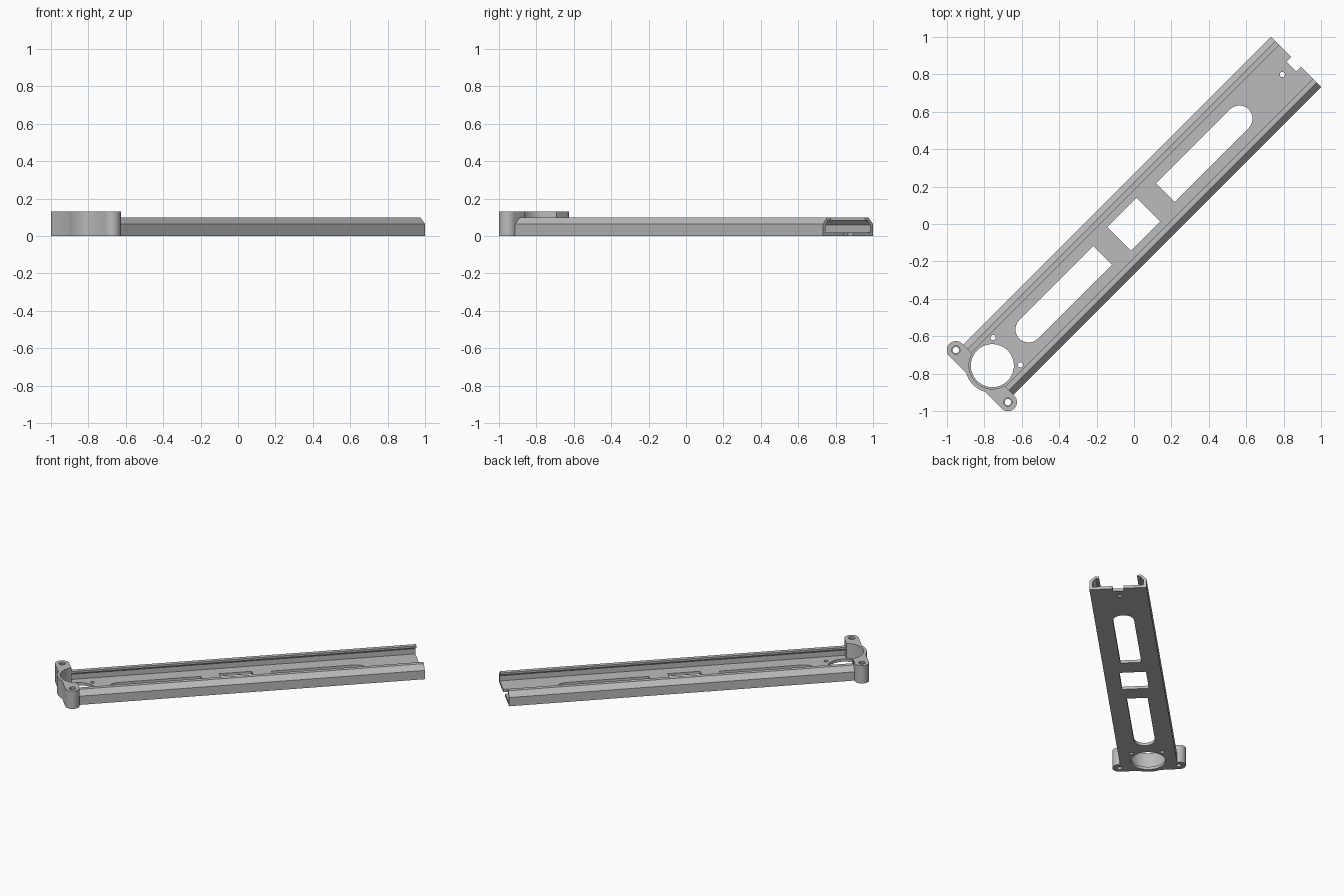
import bpy, bmesh
from math import cos, sin, pi, radians
from mathutils import Matrix

cube = bpy.data.objects.get("Cube")
if cube:
    bpy.data.objects.remove(cube, do_unlink=True)

grey = bpy.data.materials.new("plain_grey")
grey.use_nodes = True
colour = (0.5, 0.5, 0.5, 1)
grey.diffuse_color = colour
grey.node_tree.nodes["Principled BSDF"].inputs["Base Color"].default_value = colour


def arc(x, y, r, start, end, n=32):
    """Points along an arc, angles in degrees."""
    steps = [radians(start + (end - start) * i / n) for i in range(n + 1)]
    return [(x + r * cos(a), y + r * sin(a)) for a in steps]


def circle(x, y, r, n=48):
    return arc(x, y, r, 0, 360, n)[:-1]


def rect(x0, x1, y):
    return [(x0, -y), (x1, -y), (x1, y), (x0, y)]


def prism(name, outline, low, high, along_x=False):
    """Extrude a closed outline along z, or along x from a (y, z) section."""
    bm = bmesh.new()
    place = (lambda p: (low, *p)) if along_x else (lambda p: (*p, low))
    face = bm.faces.new([bm.verts.new(place(p)) for p in outline])
    geom = bmesh.ops.extrude_face_region(bm, geom=[face])["geom"]
    step = (high - low, 0, 0) if along_x else (0, 0, high - low)
    bmesh.ops.translate(bm, vec=step, verts=[g for g in geom if isinstance(g, bmesh.types.BMVert)])
    bmesh.ops.recalc_face_normals(bm, faces=bm.faces)
    mesh = bpy.data.meshes.new(name)
    bm.to_mesh(mesh)
    bm.free()
    mesh.materials.append(grey)
    obj = bpy.data.objects.new(name, mesh)
    bpy.context.collection.objects.link(obj)
    return obj


def combine(target, tool, operation):
    """Apply a boolean and discard the tool."""
    mod = target.modifiers.new("cut", 'BOOLEAN')
    mod.operation, mod.object, mod.solver = operation, tool, 'EXACT'
    bpy.context.view_layer.update()
    graph = bpy.context.evaluated_depsgraph_get()
    mesh = bpy.data.meshes.new_from_object(target.evaluated_get(graph))
    target.modifiers.clear()
    target.data = mesh
    bpy.data.objects.remove(tool, do_unlink=True)


# Channel: floor, side walls and inward lips in one section
half = [(0.19, 0), (0.19, 0.064), (0.156, 0.098), (0.127, 0.098),
        (0.127, 0.084), (0.148, 0.084), (0.17, 0.058), (0.17, 0.02)]
section = half + [(-y, z) for y, z in reversed(half)]
tray = prism("channel_tray", section, -1.107, 1.225, True)

# Tall mount: curved collar and a screw ear on each side
RING, EAR, EAR_Y = -1.071, -1.15, 0.197
ears = arc(EAR, EAR_Y, 0.048, 0, 180) + arc(EAR, -EAR_Y, 0.048, 180, 360)
combine(tray, prism("ears", ears, 0, 0.13), 'UNION')
combine(tray, prism("collar", arc(RING, 0, 0.145, 102, 258), 0, 0.13), 'UNION')

# Round opening, wider above the floor
combine(tray, prism("bore", circle(RING, 0, 0.125, 64), 0.02, 0.2), 'DIFFERENCE')
cuts = [circle(RING, 0, 0.115, 64)]

# Middle window, two half-rounded slots and the end notch
cuts.append(rect(-0.112, 0.108, 0.089))
slot = [(0.237, 0.07), (0.237, -0.07)] + arc(0.797, 0, 0.07, -90, 90)
cuts += [slot, [(-x, -y) for x, y in slot], rect(1.19, 1.3, 0.036)]

# Screw holes
cuts.append(circle(1.126, 0.004, 0.014, 20))
for side in (-1, 1):
    cuts.append(circle(-0.962, side * 0.103, 0.014, 20))
    cuts.append(circle(EAR, side * EAR_Y, 0.017, 24))
for outline in cuts:
    combine(tray, prism("cutter", outline, -0.1, 0.3), 'DIFFERENCE')

# Shallow recess at the top of each ear hole
for side in (-1, 1):
    combine(tray, prism("recess", circle(EAR, side * EAR_Y, 0.022, 24), 0.118, 0.3), 'DIFFERENCE')

# Turn the finished tray onto the diagonal
tray.data.transform(Matrix.Rotation(pi / 4, 4, 'Z'))
bpy.context.view_layer.objects.active = tray
tray.select_set(True)
bpy.ops.object.shade_smooth_by_angle(angle=radians(30))
